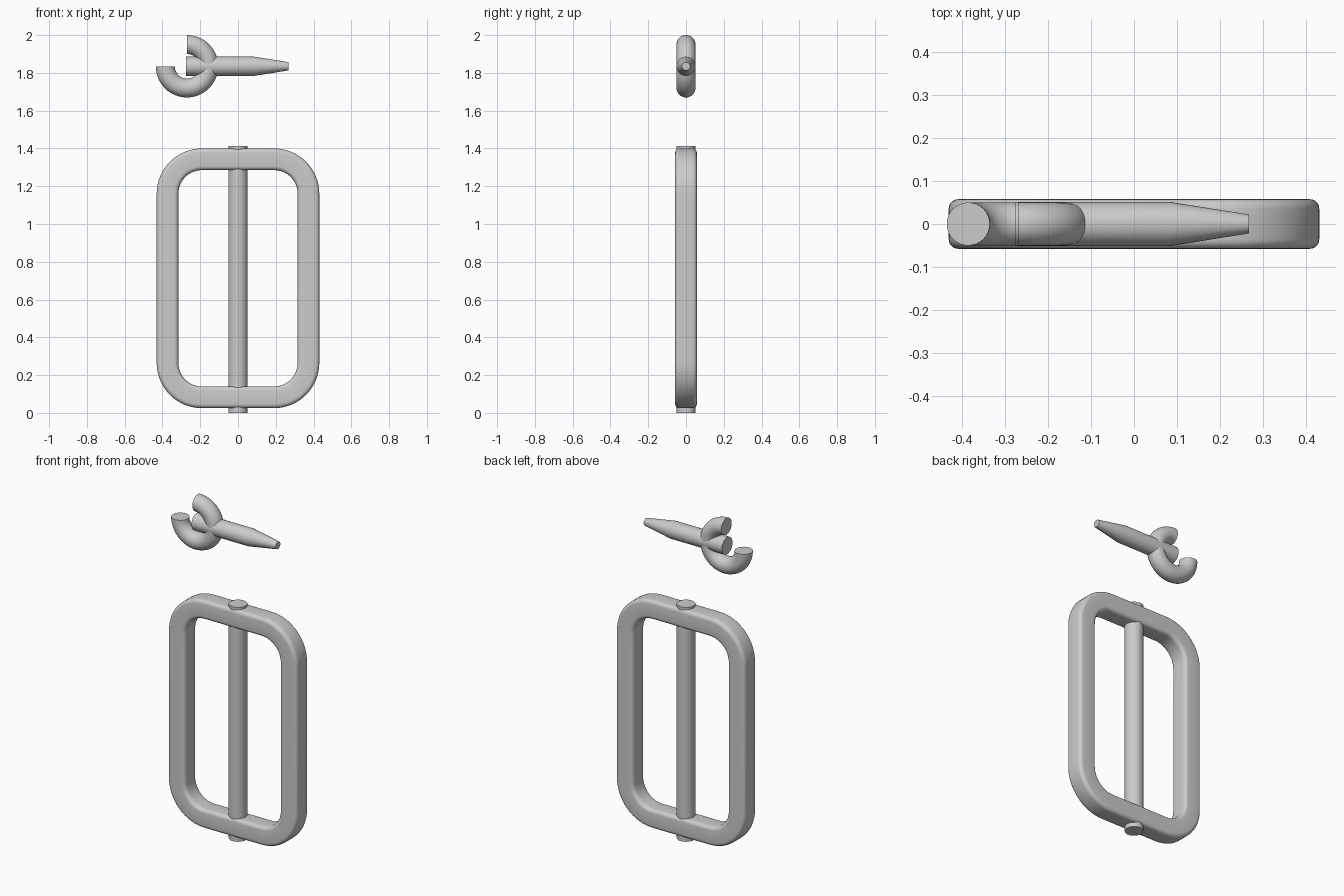
import bpy, bmesh
from math import sin, cos, pi, radians
from mathutils import Vector

cube = bpy.data.objects.get("Cube")
if cube:
    bpy.data.objects.remove(cube, do_unlink=True)

metal = bpy.data.materials.new("grey_metal")
metal.use_nodes = True
GREY = (0.6, 0.6, 0.6, 1)
metal.diffuse_color = GREY
metal.node_tree.nodes["Principled BSDF"].inputs["Base Color"].default_value = GREY


def loft(name, rings, closed=False):
    """Skin a list of point rings; open lofts get flat end caps."""
    bm = bmesh.new()
    loops = [[bm.verts.new(p) for p in ring] for ring in rings]
    pairs = list(zip(loops, loops[1:]))
    if closed:
        pairs.append((loops[-1], loops[0]))
    else:
        bm.faces.new(loops[0])
        bm.faces.new(loops[-1])
    for a, b in pairs:
        for i in range(len(a)):
            j = (i + 1) % len(a)
            bm.faces.new((a[i], a[j], b[j], b[i]))
    bmesh.ops.recalc_face_normals(bm, faces=bm.faces)
    mesh = bpy.data.meshes.new(name)
    bm.to_mesh(mesh)
    bm.free()
    mesh.materials.append(metal)
    obj = bpy.data.objects.new(name, mesh)
    bpy.context.collection.objects.link(obj)
    bpy.ops.object.select_all(action='DESELECT')
    obj.select_set(True)
    bpy.context.view_layer.objects.active = obj
    bpy.ops.object.shade_smooth_by_angle(angle=radians(25))
    return obj


def circle(center, u, v, r, n=32):
    return [center + r * (u * cos(2 * pi * i / n) + v * sin(2 * pi * i / n)) for i in range(n)]


def rounded_rect(hx, hy, r, steps):
    """Rounded rectangle as (x, y, outward direction) samples."""
    out = []
    for k, (sx, sy) in enumerate(((1, 1), (-1, 1), (-1, -1), (1, -1))):
        for i in range(steps + 1):
            a = (k + i / steps) * pi / 2
            out.append((sx * (hx - r) + r * cos(a), sy * (hy - r) + r * sin(a), a))
    return out


X, Y, Z = Vector((1, 0, 0)), Vector((0, 1, 0)), Vector((0, 0, 1))

# Frame: a soft-edged square section swept around a rounded rectangle
HALF = 0.0575
section = rounded_rect(HALF, HALF, 0.022, 5)
frame_rings = []
for px, pz, a in rounded_rect(0.373, 0.63, 0.182, 16):
    base, out = Vector((px, 0, pz + 0.7125)), Vector((cos(a), 0, sin(a)))
    frame_rings.append([base + out * s + Y * t for s, t, _ in section])
loft("buckle_frame", frame_rings, closed=True)

# Centre bar, its ends standing just proud of the frame
loft("centre_bar", [circle(Z * z, X, Y, 0.051) for z in (0, 1.413)])

# Tongue shaft with a tapered tip
shaft = [(-0.275, 0.051), (0.085, 0.051), (0.267, 0.022)]
loft("tongue_shaft", [circle(Vector((x, 0, 1.835)), Y, Z, r) for x, r in shaft])

# Three-quarter ring hook at the root of the tongue
hook_rings = []
for i in range(49):
    a = -pi + 1.5 * pi * i / 48
    out = Vector((cos(a), 0, sin(a)))
    hook_rings.append(circle(Vector((-0.27, 0, 1.835)) + out * 0.115, out, Y, 0.05))
loft("tongue_hook", hook_rings)
